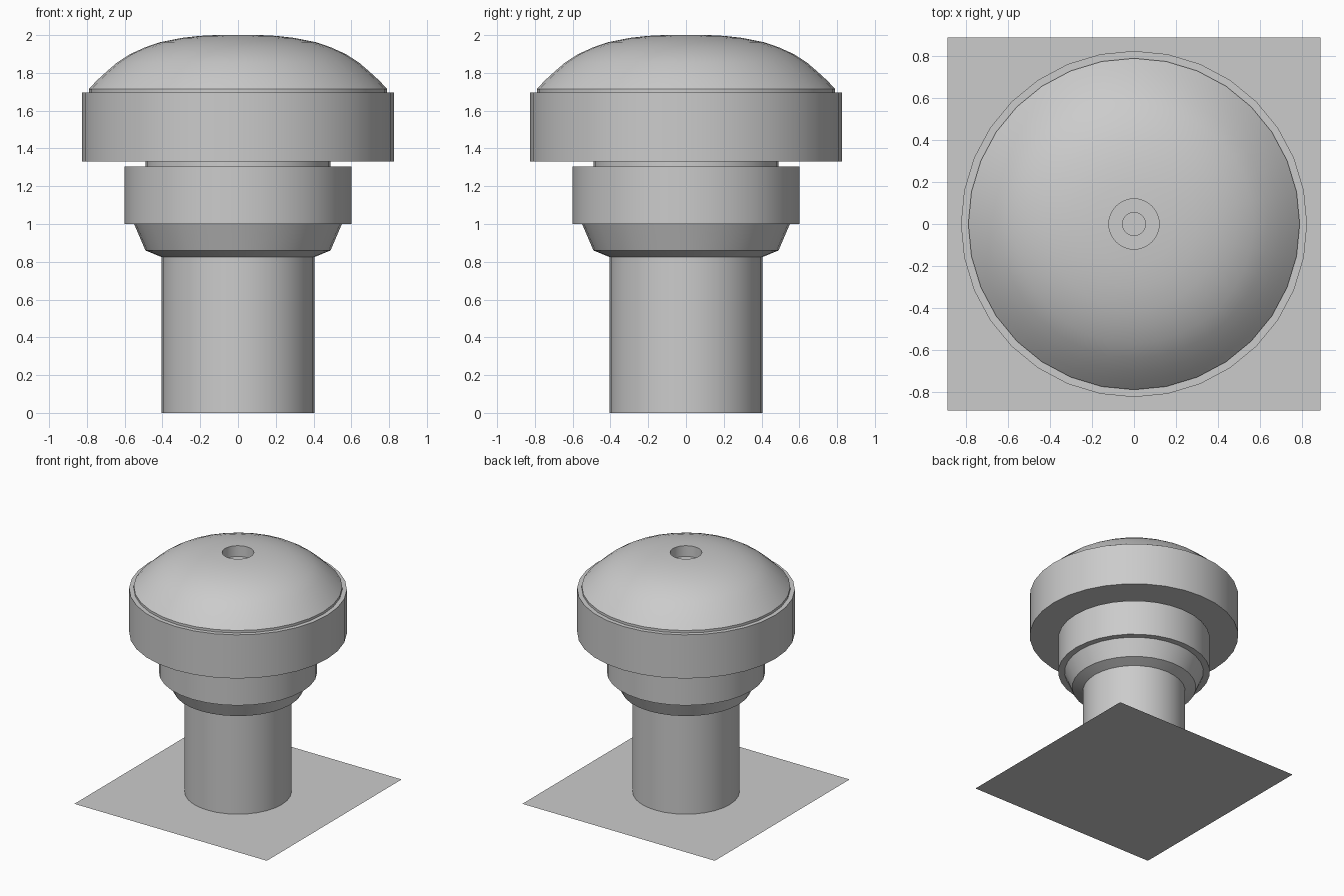
import bpy, bmesh, math

if "Cube" in bpy.data.objects:
    bpy.data.objects.remove(bpy.data.objects["Cube"])

SIDES = 32


def finish(name, bm):
    mesh = bpy.data.meshes.new(name)
    bm.to_mesh(mesh)
    bm.free()
    obj = bpy.data.objects.new(name, mesh)
    bpy.context.collection.objects.link(obj)
    return obj


def lathe(name, profile):
    """Revolve (radius, z) points around the z axis; radius 0 makes a pole."""
    bm = bmesh.new()
    verts = [bm.verts.new((r, 0, z)) for r, z in profile]
    edges = [bm.edges.new(pair) for pair in zip(verts, verts[1:])]
    bmesh.ops.spin(bm, geom=verts + edges, cent=(0, 0, 0), axis=(0, 0, 1),
                   angle=math.tau, steps=SIDES, use_duplicate=False)
    bmesh.ops.remove_doubles(bm, verts=bm.verts, dist=0.0005)
    bmesh.ops.recalc_face_normals(bm, faces=bm.faces)
    obj = finish(name, bm)
    bpy.ops.object.select_all(action='DESELECT')
    obj.select_set(True)
    bpy.context.view_layer.objects.active = obj
    bpy.ops.object.shade_smooth_by_angle(angle=math.radians(30))
    return obj


# Flat square flashing sheet
bm = bmesh.new()
bmesh.ops.create_grid(bm, x_segments=1, y_segments=1, size=0.89)
finish("base_sheet", bm)

# Vertical pipe
lathe("pipe", [(0.405, 0), (0.405, 0.825)])

# Flared collar under the lower ring
lathe("flared_collar", [(0.405, 0.825), (0.49, 0.86), (0.55, 1.0)])

# Lower ring and the narrow neck above it
lathe("lower_ring", [(0.55, 1.0), (0.6, 1.0), (0.6, 1.305), (0.49, 1.305)])
lathe("neck", [(0.49, 1.305), (0.49, 1.33)])

# Wide upper drum
lathe("upper_drum", [(0.49, 1.33), (0.825, 1.33), (0.825, 1.695), (0.79, 1.695)])

# Domed cap with a round recess in the crown
lathe("domed_cap", [
    (0.79, 1.695), (0.79, 1.715), (0.745, 1.762), (0.70, 1.803), (0.64, 1.855),
    (0.57, 1.90), (0.49, 1.936), (0.41, 1.963), (0.30, 1.985), (0.20, 1.996),
    (0.12, 2.0), (0.12, 1.91), (0.055, 1.91), (0.055, 1.88), (0, 1.88)])
